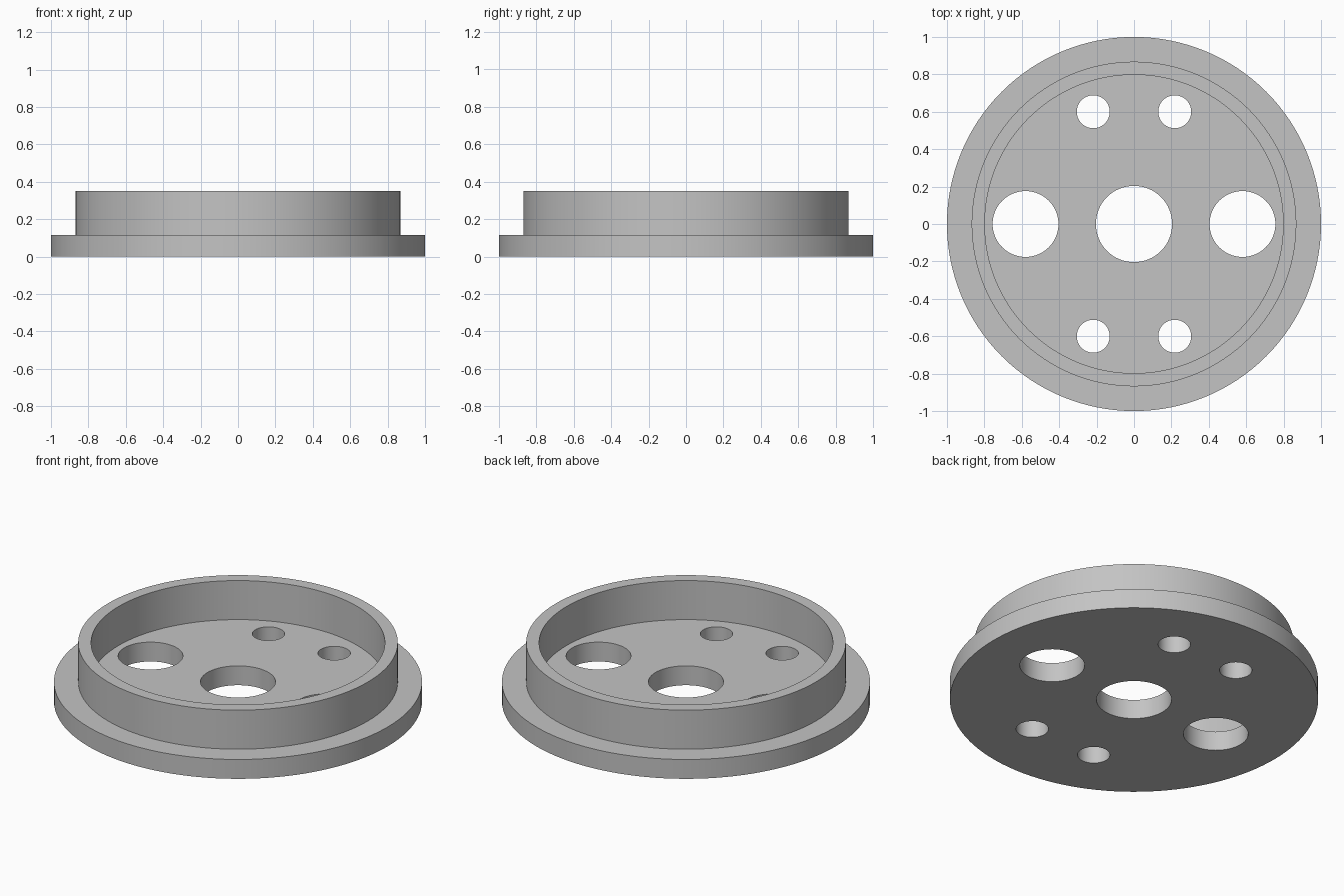
import bpy, bmesh, math
from mathutils import Matrix

if "Cube" in bpy.data.objects:
    bpy.data.objects.remove(bpy.data.objects["Cube"])

FLANGE_TOP, RIM_TOP = 0.116, 0.35
SEGMENTS = 128

grey = bpy.data.materials.new("light grey")
grey.diffuse_color = (0.55, 0.55, 0.55, 1)
grey.use_nodes = True
grey.node_tree.nodes["Principled BSDF"].inputs["Base Color"].default_value = grey.diffuse_color


def make_object(name, bm):
    bmesh.ops.recalc_face_normals(bm, faces=bm.faces)
    mesh = bpy.data.meshes.new(name)
    bm.to_mesh(mesh)
    bm.free()
    obj = bpy.data.objects.new(name, mesh)
    bpy.context.collection.objects.link(obj)
    return obj


# Flanged cap: stepped rings joined by side walls, closed by floor and base discs
profile = [(1.0, 0), (1.0, FLANGE_TOP), (0.868, FLANGE_TOP),
           (0.868, RIM_TOP), (0.798, RIM_TOP), (0.798, FLANGE_TOP)]
bm = bmesh.new()
angles = [2 * math.pi * i / SEGMENTS for i in range(SEGMENTS)]
rings = [[bm.verts.new((r * math.cos(a), r * math.sin(a), z)) for a in angles]
         for r, z in profile]
for low, high in zip(rings, rings[1:]):
    for i in range(SEGMENTS):
        j = (i + 1) % SEGMENTS
        bm.faces.new((low[i], low[j], high[j], high[i]))
bm.faces.new(rings[0])
bm.faces.new(rings[-1])
cap = make_object("flanged_cap", bm)
cap.data.materials.append(grey)

# Through holes: centre bore, two side holes, four bolt holes
holes = [(0, 0, 0.204)]
for sx in (-1, 1):
    holes.append((sx * 0.58, 0, 0.176))
    for sy in (-1, 1):
        holes.append((sx * 0.218, sy * 0.6, 0.088))
bm = bmesh.new()
for x, y, r in holes:
    bmesh.ops.create_cone(bm, cap_ends=True, segments=64, radius1=r, radius2=r,
                          depth=0.6, matrix=Matrix.Translation((x, y, 0.06)))
cutter = make_object("hole_cutter", bm)
cutter.data.materials.append(grey)
cutter.hide_render = True

cut = cap.modifiers.new("holes", "BOOLEAN")
cut.operation = "DIFFERENCE"
cut.solver = "EXACT"
cut.object = cutter
bpy.context.view_layer.objects.active = cap
cap.select_set(True)
bpy.ops.object.modifier_apply(modifier=cut.name)
bpy.data.objects.remove(cutter)

# Smooth round walls, sharp rims
bpy.ops.object.shade_smooth_by_angle(angle=math.radians(30))
